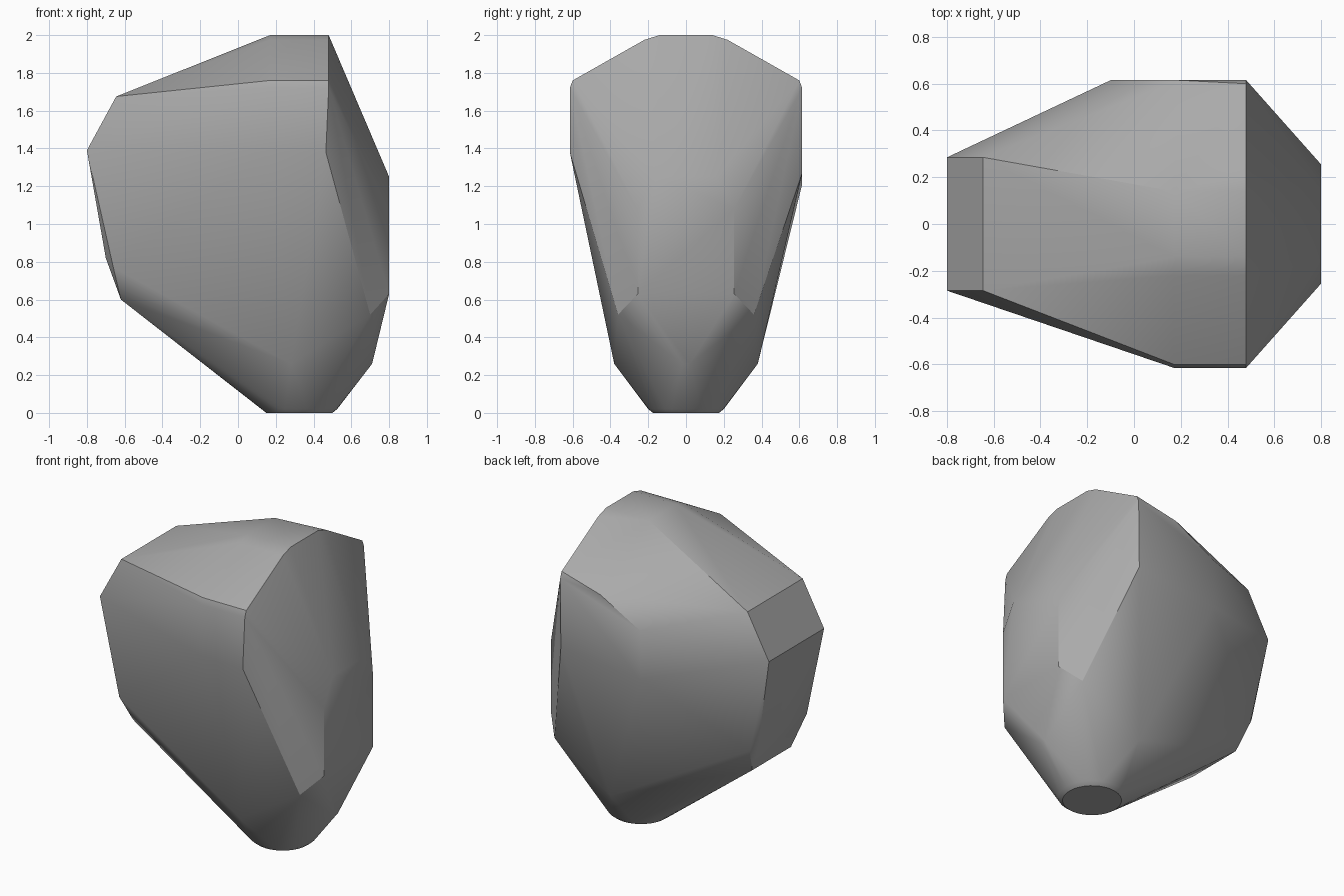
import bpy, bmesh, math

if "Cube" in bpy.data.objects:
    bpy.data.objects.remove(bpy.data.objects["Cube"])

stone = bpy.data.materials.new("grey stone")
stone.use_nodes = True
grey = (0.4, 0.4, 0.4, 1)
stone.diffuse_color = grey
stone.node_tree.nodes["Principled BSDF"].inputs["Base Color"].default_value = grey


def both_sides(points):
    """Mirror points across the y = 0 plane."""
    return [(x, s * y, z) for x, y, z in points for s in (-1, 1)]


# rounded crown, drawn as a half profile (y, z)
crown = [(.615, 1.72), (.6, 1.76), (.3, 1.93), (.22, 1.975), (.14, 2)]
points = both_sides([(.48, y, z) for y, z in crown])
points += [(.17, -y, z) for y, z in crown] + [(.17, .14, 2), (.19, .615, 1.69)]

# front and back bulges
points += [(.465, -.615, 1.38), (.17, -.61, 1.38)]
points += [(.475, .615, 1.27), (-.1, .615, 1.53), (-.1, .615, 1.21)]

# blunt end on the low x side
points += both_sides([(-.645, .285, 1.675), (-.8, .285, 1.39),
                      (-.7, .25, .82), (-.66, .285, .77), (-.62, .2, .6)])

# flat panel on the high x side and its lower flare
points += both_sides([(.8, .16, 1.25), (.8, .255, 1.08), (.8, .255, .63),
                      (.7, .36, .52), (.71, .02, .26), (.28, .38, .26)])

# small round foot
for radius, z in ((.175, 0), (.2, .02)):
    for i in range(32):
        a = math.tau * i / 32
        points.append((.325 + radius * math.cos(a), radius * math.sin(a), z))

# wrap the corner points in one faceted body
bm = bmesh.new()
for p in points:
    bm.verts.new(p)
hull = bmesh.ops.convex_hull(bm, input=bm.verts)
bmesh.ops.delete(bm, geom=[v for v in bm.verts if not v.link_faces], context='VERTS')
bmesh.ops.dissolve_limit(bm, angle_limit=math.radians(1), verts=bm.verts, edges=bm.edges)
bmesh.ops.recalc_face_normals(bm, faces=bm.faces)
mesh = bpy.data.meshes.new("stone_body")
bm.to_mesh(mesh)
bm.free()
mesh.materials.append(stone)

body = bpy.data.objects.new("stone_body", mesh)
bpy.context.collection.objects.link(body)
bpy.context.view_layer.objects.active = body
body.select_set(True)
bpy.ops.object.shade_smooth_by_angle(angle=math.radians(30))
